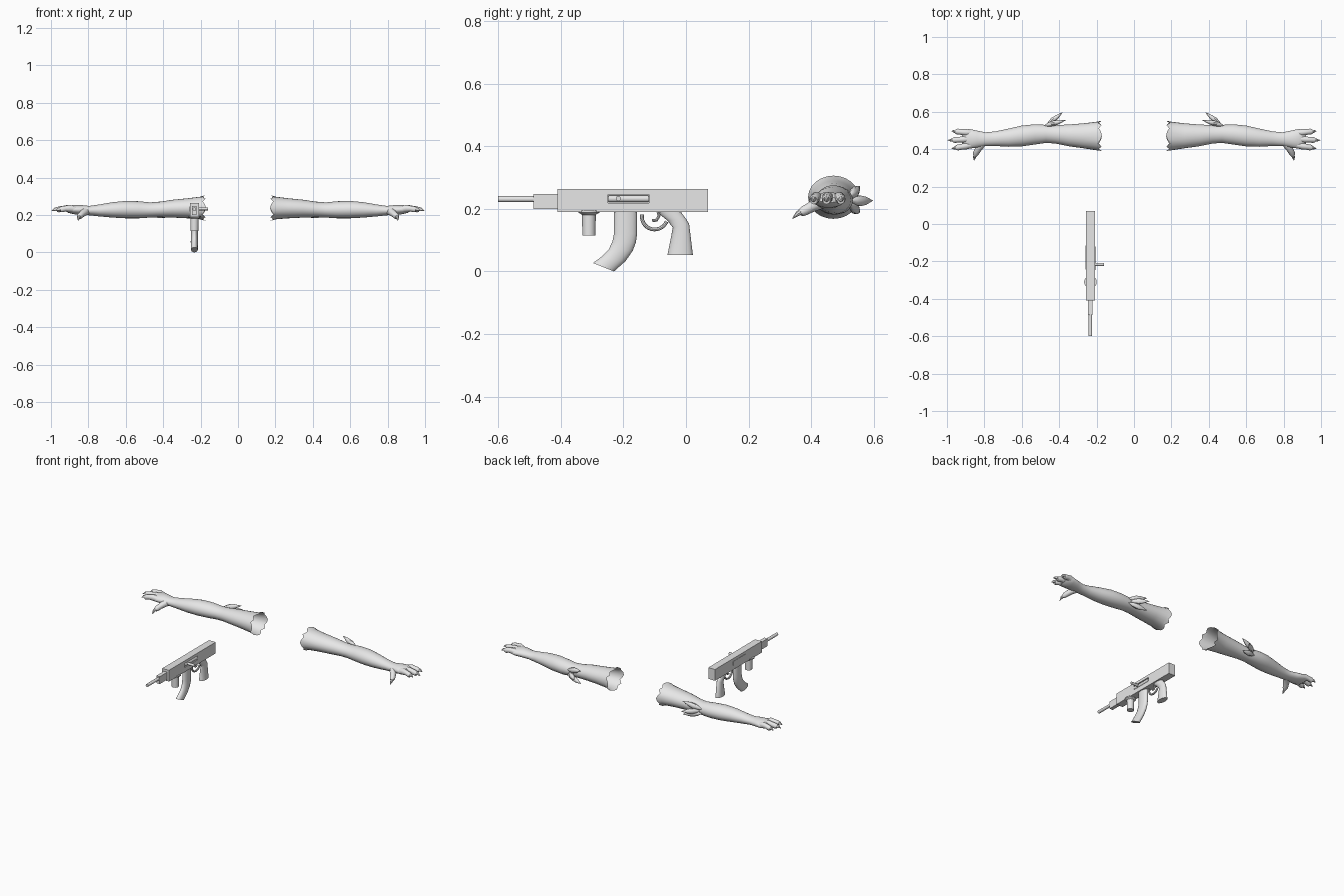
import bpy, bmesh, math
from mathutils import Vector

grey = bpy.data.materials.new("light_grey")
grey.diffuse_color = (0.8, 0.8, 0.8, 1)
GX = -0.233  # centre plane of the gun


def finish(name, bm, smooth=True, mirror=False):
    bmesh.ops.recalc_face_normals(bm, faces=bm.faces)
    me = bpy.data.meshes.new(name)
    bm.to_mesh(me)
    bm.free()
    me.materials.append(grey)
    ob = bpy.data.objects.new(name, me)
    bpy.context.collection.objects.link(ob)
    if smooth:
        bpy.ops.object.select_all(action='DESELECT')
        ob.select_set(True)
        bpy.context.view_layer.objects.active = ob
        bpy.ops.object.shade_smooth_by_angle(angle=math.radians(40))
    if mirror:
        ob.modifiers.new("mirror", 'MIRROR').use_clip = False
    return ob


def loft(name, rings, cap_start=True, cap_end=True, **kw):
    """Skin a list of equally sized point rings."""
    bm = bmesh.new()
    vs = [[bm.verts.new(p) for p in r] for r in rings]
    n = len(vs[0])
    for a, b in zip(vs, vs[1:]):
        for i in range(n):
            j = (i + 1) % n
            bm.faces.new((a[i], a[j], b[j], b[i]))
    if cap_start:
        bm.faces.new(vs[0])
    if cap_end:
        bm.faces.new(vs[-1])
    return finish(name, bm, **kw)


def ellipse(c, u, v, n=12):
    return [Vector(c) + u * math.cos(t) + v * math.sin(t)
            for t in (2 * math.pi * i / n for i in range(n))]


def sweep(name, rows, up=(0, 0, 1), n=12, **kw):
    """Tube through rows of (point, half width, half height)."""
    pts = [Vector(r[0]) for r in rows]
    rings = []
    for i, (p, w, h) in enumerate(rows):
        t = (pts[min(i + 1, len(pts) - 1)] - pts[max(i - 1, 0)]).normalized()
        s = t.cross(Vector(up)).normalized()
        rings.append(ellipse(p, s * w, s.cross(t) * h, n))
    return loft(name, rings, **kw)


def edge_loft(name, rows):
    """Oval tube from rows of (front y, z, back y, z, half depth)."""
    rings = []
    for y0, z0, y1, z1, d in rows:
        a, b = Vector((GX, y0, z0)), Vector((GX, y1, z1))
        rings.append(ellipse((a + b) / 2, (b - a) / 2, Vector((d, 0, 0)), 20))
    return loft(name, rings)


def box(name, lo, hi):
    bm = bmesh.new()
    bmesh.ops.create_cube(bm, size=1)
    for v in bm.verts:
        v.co = [(l + h) / 2 + c * (h - l) for l, h, c in zip(lo, hi, v.co)]
    return finish(name, bm, smooth=False)


# --- gun body with a slot cut in its right side
body = box("receiver", (GX - 0.024, -0.41, 0.19), (GX + 0.024, 0.07, 0.263))
cutter = box("slot_cutter", (GX + 0.008, -0.249, 0.219), (GX + 0.05, -0.118, 0.245))
cutter.hide_render = True
cutter.hide_viewport = True
cut = body.modifiers.new("slot", 'BOOLEAN')
cut.object = cutter
cut.solver = 'EXACT'
box("left_plate", (GX - 0.026, -0.243, 0.219), (GX - 0.023, -0.115, 0.245))
box("barrel_shroud", (GX - 0.012, -0.487, 0.2), (GX + 0.012, -0.40, 0.248))
sweep("barrel", [((GX, y, 0.231), 0.0095, 0.0095) for y in (-0.6, -0.48)], n=16)
sweep("bolt", [((GX + 0.015, y, 0.232), 0.011, 0.011) for y in (-0.247, -0.12)], n=16)
sweep("charging_handle", [((x, -0.216, 0.233), 0.008, 0.008) for x in (GX + 0.01, -0.16)], n=16)

# --- foregrip, magazine and pistol grip
sweep("foregrip", [((GX, -0.31, z), r, r) for z, r in
                   ((0.195, 0.034), (0.188, 0.034), (0.181, 0.022), (0.115, 0.021))],
      up=(0, 1, 0), n=20)
edge_loft("magazine", [(-0.23, 0.2, -0.156, 0.2, 0.018), (-0.23, 0.12, -0.156, 0.12, 0.018),
                       (-0.235, 0.095, -0.16, 0.093, 0.018), (-0.247, 0.07, -0.17, 0.066, 0.018),
                       (-0.268, 0.048, -0.193, 0.033, 0.018), (-0.297, 0.027, -0.23, 0.0, 0.018)])
edge_loft("pistol_grip", [(-0.1, 0.2, -0.02, 0.2, 0.016), (-0.085, 0.183, -0.012, 0.184, 0.016),
                          (-0.06, 0.163, 0.0, 0.168, 0.016), (-0.042, 0.14, 0.01, 0.152, 0.016),
                          (-0.059, 0.053, 0.022, 0.053, 0.02)])

# --- trigger guard and trigger
guard = [math.radians(a) for a in range(170, 345, 12)]
sweep("trigger_guard", [((GX, -0.1 + 0.041 * math.cos(a), 0.175 + 0.041 * math.sin(a)), 0.006, 0.006)
                        for a in guard], up=(1, 0, 0), n=8)
sweep("trigger", [((GX, y, z), 0.005, 0.005) for y, z in
                  ((-0.09, 0.195), (-0.086, 0.178), (-0.094, 0.164), (-0.108, 0.162))],
      up=(1, 0, 0), n=8)

# --- hollow arm with a torn upper end: x, y low, y high, z low, z high
arm = [(0.172, 0.39, 0.552, 0.168, 0.306), (0.205, 0.395, 0.546, 0.177, 0.297),
       (0.27, 0.405, 0.538, 0.182, 0.289), (0.35, 0.416, 0.532, 0.186, 0.281),
       (0.42, 0.43, 0.528, 0.188, 0.270), (0.47, 0.434, 0.53, 0.186, 0.267),
       (0.53, 0.425, 0.533, 0.182, 0.273), (0.6, 0.415, 0.526, 0.182, 0.275),
       (0.67, 0.413, 0.51, 0.186, 0.268), (0.74, 0.417, 0.495, 0.192, 0.256),
       (0.795, 0.417, 0.49, 0.198, 0.248), (0.84, 0.409, 0.499, 0.201, 0.253),
       (0.88, 0.403, 0.508, 0.204, 0.253), (0.91, 0.408, 0.504, 0.212, 0.245),
       (0.92, 0.425, 0.487, 0.220, 0.237)]
rings = [ellipse((x, (a + b) / 2, (c + d) / 2), Vector((0, (b - a) / 2, 0)),
                 Vector((0, 0, (d - c) / 2)), 24) for x, a, b, c, d in arm]
for i, p in enumerate(rings[0]):
    p.x += (0.0, 0.004, 0.016, 0.002, 0.02, 0.008)[i * 5 % 6]
loft("arm", rings, cap_start=False, mirror=True)

# --- three clawed fingers
for name, y0, y1, tip in (("inner_finger", 0.422, 0.403, 0.975), ("middle_finger", 0.455, 0.447, 0.997),
                          ("outer_finger", 0.487, 0.497, 0.977)):
    def at(f, z):
        return (0.87 + (tip - 0.87) * f, y0 + (y1 - y0) * f, z)
    sweep(name, [(at(0, 0.229), 0.016, 0.016), (at(0.3, 0.235), 0.018, 0.019),
                 (at(0.5, 0.234), 0.015, 0.015), (at(0.68, 0.230), 0.016, 0.016),
                 (at(0.78, 0.227), 0.012, 0.013)], mirror=True)
    sweep(name + "_claw", [(at(0.68, 0.233), 0.011, 0.011), (at(0.85, 0.231), 0.008, 0.009),
                           (at(1, 0.222), 0.0006, 0.0006)], n=8, mirror=True)

# --- clawed thumb
sweep("thumb", [((0.8, 0.445, 0.222), 0.016, 0.02), ((0.822, 0.418, 0.215), 0.021, 0.02),
                ((0.836, 0.395, 0.203), 0.017, 0.017), ((0.846, 0.376, 0.193), 0.016, 0.016),
                ((0.849, 0.366, 0.187), 0.011, 0.012)], mirror=True)
sweep("thumb_claw", [((0.846, 0.374, 0.194), 0.01, 0.011), ((0.853, 0.356, 0.184), 0.008, 0.008),
                     ((0.855, 0.339, 0.168), 0.0006, 0.0006)], n=8, mirror=True)

# --- pointed leaf spikes behind the elbow
for name, a, b in (("middle_spike", (0.47, 0.525, 0.225), (0.382, 0.597, 0.226)),
                   ("upper_spike", (0.482, 0.525, 0.238), (0.365, 0.555, 0.272)),
                   ("lower_spike", (0.482, 0.525, 0.212), (0.365, 0.555, 0.188))):
    a, b = Vector(a), Vector(b)
    sweep(name, [(a.lerp(b, f), 0.014 * r + 0.0005, 0.017 * r + 0.0005) for f, r in
                 ((0, 0.1), (0.2, 0.7), (0.42, 1), (0.65, 0.8), (0.85, 0.35), (1, 0))],
          n=10, mirror=True)
